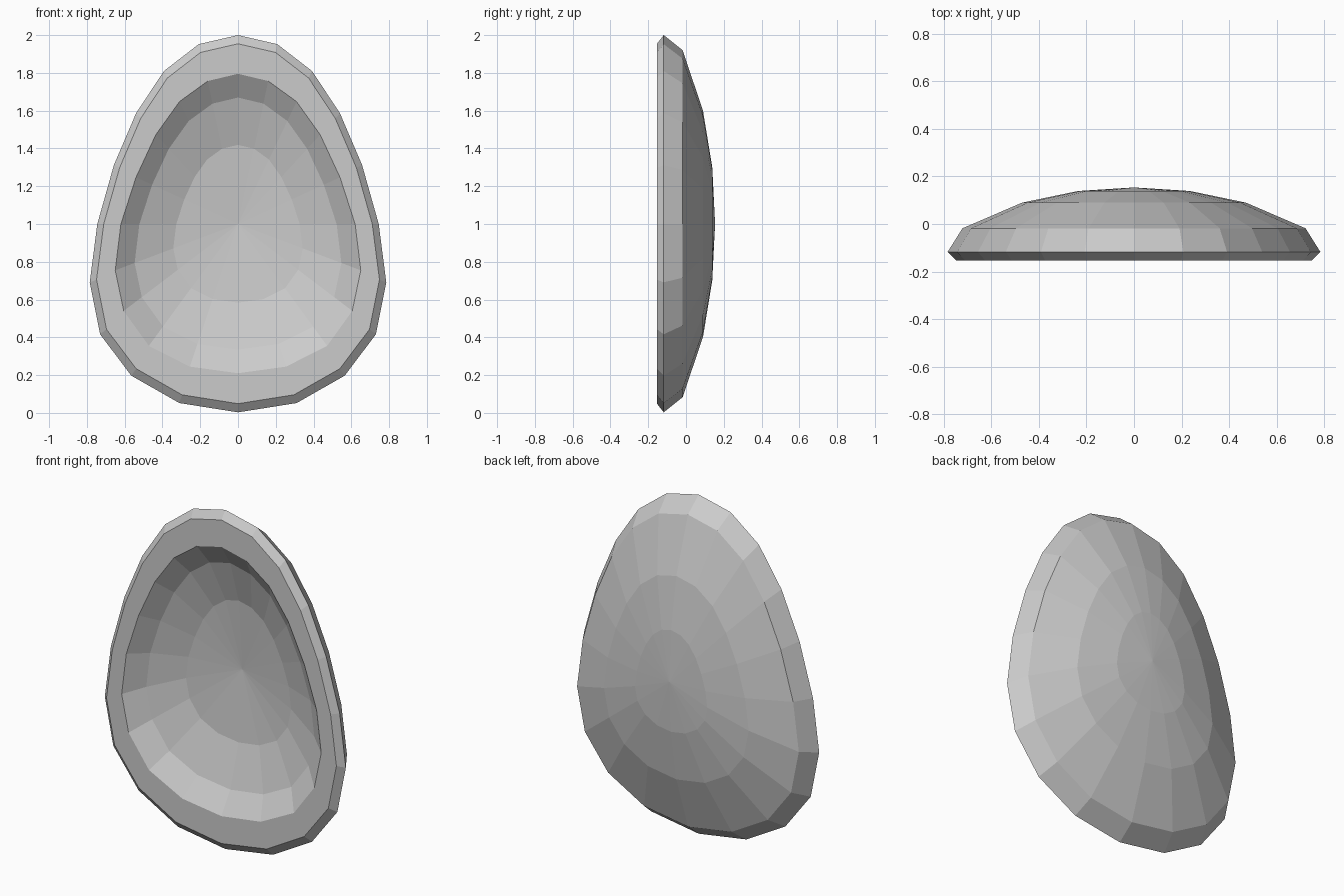
import bpy, bmesh

if "Cube" in bpy.data.objects:
    bpy.data.objects.remove(bpy.data.objects["Cube"])

# Half profiles (x, z) of the egg outline, top to bottom, z measured from centre
OUTER = [(0, 1), (.208, .952), (.392, .81), (.54, .586), (.657, .312), (.745, 0),
         (.785, -.309), (.73, -.584), (.565, -.803), (.31, -.948), (0, -.997)]
INNER = [(0, .795), (.16, .757), (.31, .648), (.435, .473), (.54, .247), (.62, 0),
         (.65, -.245), (.605, -.46), (.472, -.645), (.255, -.755), (0, -.79)]


def full_loop(half):
    return half + [(-x, z) for x, z in half[-2:0:-1]]


def ring(bm, half, scale, y):
    return [bm.verts.new((x * scale, y, 1 + z * scale)) for x, z in full_loop(half)]


def bridge(bm, a, b):
    n = len(a)
    for i in range(n):
        j = (i + 1) % n
        bm.faces.new((a[i], a[j], b[j], b[i]))


def cap(bm, a, y):
    tip = bm.verts.new((0, y, 1))
    for i in range(len(a)):
        bm.faces.new((a[i], a[(i + 1) % len(a)], tip))


bm = bmesh.new()
# Rings from the hollow's floor, over the flat rim, to the domed back
rings = [ring(bm, h, s, y) for h, s, y in (
    (INNER, .527, .005), (INNER, .842, -.072), (INNER, 1, -.154),
    (OUTER, .954, -.154), (OUTER, 1, -.118), (OUTER, .92, -.018),
    (OUTER, .6, .09), (OUTER, .3, .139))]
for a, b in zip(rings, rings[1:]):
    bridge(bm, a, b)
cap(bm, rings[0], .04)
cap(bm, rings[-1], .154)
bmesh.ops.recalc_face_normals(bm, faces=bm.faces)

mesh = bpy.data.meshes.new("egg_shaped_bowl")
bm.to_mesh(mesh)
bm.free()
bowl = bpy.data.objects.new("egg_shaped_bowl", mesh)
bpy.context.collection.objects.link(bowl)
